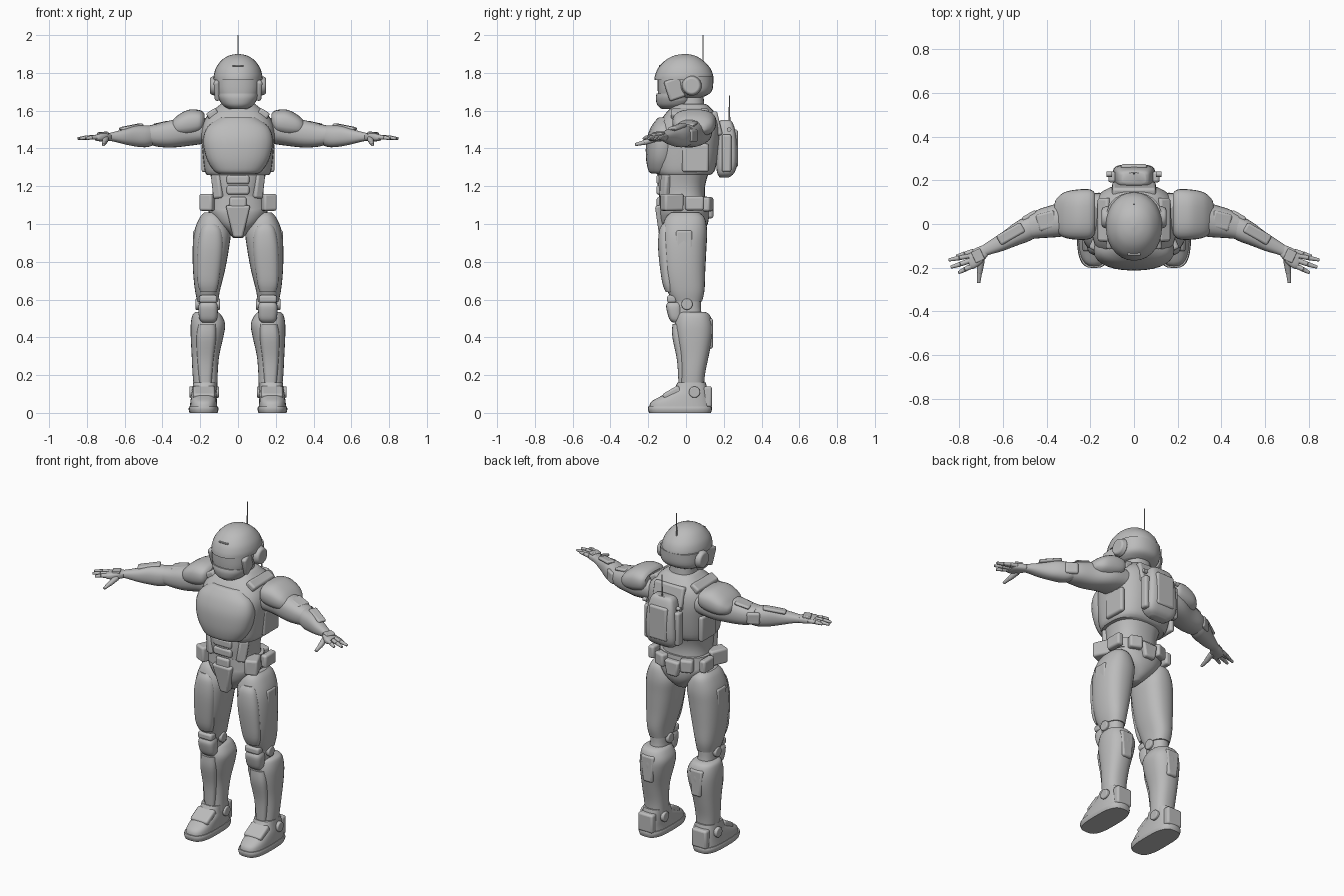
import bpy, bmesh, math
from mathutils import Vector, Matrix

GREY = bpy.data.materials.new("armour grey")
GREY.diffuse_color = (0.5, 0.5, 0.5, 1)


def finish(name, bm, mirror=False, bevel=0, angle=40):
    bmesh.ops.recalc_face_normals(bm, faces=bm.faces)
    me = bpy.data.meshes.new(name)
    bm.to_mesh(me)
    bm.free()
    me.materials.append(GREY)
    ob = bpy.data.objects.new(name, me)
    bpy.context.collection.objects.link(ob)
    if bevel:
        m = ob.modifiers.new("bevel", 'BEVEL')
        m.width, m.segments = bevel, 3
    if mirror:
        ob.modifiers.new("mirror", 'MIRROR').use_clip = False
    bpy.ops.object.select_all(action='DESELECT')
    ob.select_set(True)
    bpy.context.view_layer.objects.active = ob
    bpy.ops.object.shade_smooth_by_angle(angle=math.radians(angle))
    return ob


def loft(name, rows, axis='z', mirror=False, p=2.4, n=28, steps=4):
    """Rows are (station, a0, a1, b0, b1): the extents of a rounded section,
    x and y extents along z, or y and z extents along x."""
    def spline(a, b, c, d, t):
        return 0.5 * (2*b + (c-a)*t + (2*a-5*b+4*c-d)*t*t + (3*b-a-3*c+d)*t**3)
    path = []
    for i in range(len(rows) - 1):
        q = [rows[max(i-1, 0)], rows[i], rows[i+1], rows[min(i+2, len(rows)-1)]]
        for s in range(steps):
            path.append([spline(*v, s/steps) for v in zip(*q)])
    path.append(rows[-1])
    bm = bmesh.new()
    rings = []
    for s, a0, a1, b0, b1 in path:
        ring = []
        for k in range(n):
            t = 2 * math.pi * k / n
            c, d = math.cos(t), math.sin(t)
            a = (a0+a1)/2 + (a1-a0)/2 * math.copysign(abs(c)**(2/p), c)
            b = (b0+b1)/2 + (b1-b0)/2 * math.copysign(abs(d)**(2/p), d)
            ring.append(bm.verts.new((a, b, s) if axis == 'z' else (s, a, b)))
        rings.append(ring)
    for r, q in zip(rings, rings[1:]):
        for k in range(n):
            bm.faces.new((r[k], r[(k+1) % n], q[(k+1) % n], q[k]))
    bm.faces.new(rings[0])
    bm.faces.new(rings[-1])
    return finish(name, bm, mirror)


def box(name, centre, size, mirror=False, bevel=0.012, rot=(0, 0, 0), taper=1):
    bm = bmesh.new()
    bmesh.ops.create_cube(bm, size=1)
    for v in bm.verts:
        if v.co.z < 0:
            v.co.x *= taper
        v.co = Vector([a*b for a, b in zip(v.co, size)])
    for ang, ax in zip(rot, 'XYZ'):
        bm.transform(Matrix.Rotation(math.radians(ang), 4, ax))
    bm.transform(Matrix.Translation(centre))
    return finish(name, bm, mirror, bevel)


def rod(name, a, b, r1, r2, mirror=False, bevel=0, n=14):
    a, b = Vector(a), Vector(b)
    bm = bmesh.new()
    bmesh.ops.create_cone(bm, cap_ends=True, segments=n, radius1=r1, radius2=r2, depth=(b-a).length)
    bm.transform(Matrix.Translation((a+b)/2) @ (b-a).to_track_quat('Z', 'Y').to_matrix().to_4x4())
    return finish(name, bm, mirror, bevel)


def ball(name, centre, size, mirror=False, rot=(0, 0, 0)):
    bm = bmesh.new()
    bmesh.ops.create_uvsphere(bm, u_segments=24, v_segments=14, radius=1)
    bm.transform(Matrix.Diagonal((*size, 1)))
    for ang, ax in zip(rot, 'XYZ'):
        bm.transform(Matrix.Rotation(math.radians(ang), 4, ax))
    bm.transform(Matrix.Translation(centre))
    return finish(name, bm, mirror)


# Helmet
loft("helmet_dome", [(1.762, -.128, .128, -.168, .145), (1.79, -.128, .128, -.163, .143),
     (1.83, -.115, .115, -.145, .125), (1.87, -.084, .084, -.105, .085),
     (1.892, -.046, .046, -.06, .045), (1.9, -.006, .006, -.015, .003)], p=2.1)
loft("helmet_back", [(1.67, -.09, .09, -.04, .085), (1.69, -.115, .115, -.07, .125),
     (1.72, -.125, .125, -.085, .142), (1.78, -.127, .127, -.09, .145)], p=2.2)
loft("visor", [(1.655, -.098, .098, -.145, .03), (1.71, -.112, .112, -.15, .03),
     (1.775, -.115, .115, -.15, .03)], p=2.2)
loft("jaw_guard", [(1.61, -.05, .05, -.13, -.01), (1.63, -.082, .082, -.152, .02),
     (1.665, -.103, .103, -.16, .03), (1.69, -.108, .108, -.156, .03)], p=2.2)
box("cheek_guard", (.105, -.06, 1.715), (.03, .09, .11), True, rot=(18, 0, 12))
box("brow_vent", (0, -.134, 1.838), (.06, .02, .006), bevel=.002)
rod("ear_disc", (.115, .03, 1.732), (.148, .03, 1.732), .055, .044, True, .008, 24)
rod("helmet_antenna", (0, .09, 1.8), (0, .09, 2), .004, .003)

# Neck and torso
loft("neck", [(1.53, -.095, .095, -.08, .12), (1.6, -.078, .078, -.06, .1), (1.72, -.07, .07, -.06, .09)])
loft("torso", [(1.26, -.165, .165, -.15, .13), (1.29, -.178, .178, -.165, .155),
     (1.4, -.19, .19, -.175, .175), (1.5, -.195, .195, -.16, .18),
     (1.57, -.165, .165, -.12, .165), (1.62, -.11, .11, -.075, .125), (1.635, -.09, .09, -.055, .105)], p=2.8)
loft("chest_plate", [(1.268, -.105, .105, -.185, -.08), (1.285, -.13, .13, -.2, -.06),
     (1.35, -.168, .168, -.212, -.04), (1.44, -.185, .185, -.21, -.03),
     (1.51, -.165, .165, -.187, -.04), (1.555, -.11, .11, -.155, -.04), (1.565, -.09, .09, -.14, -.04)], p=2.3)
loft("collar", [(1.56, -.12, .12, -.115, .13), (1.585, -.115, .115, -.105, .13), (1.615, -.1, .1, -.08, .12)])
box("shoulder_strap", (.135, .02, 1.583), (.06, .2, .04), True, rot=(0, 32, 0))
box("side_plate", (.178, .05, 1.35), (.03, .14, .15), True)
box("back_plate", (0, .155, 1.53), (.2, .05, .13), rot=(14, 0, 0))
loft("abdomen", [(1.09, -.145, .145, -.135, .11), (1.16, -.135, .135, -.145, .1),
     (1.22, -.138, .138, -.152, .105), (1.3, -.155, .155, -.15, .13)])
for i, z in enumerate((1.18, 1.235)):
    box(f"abdomen_plate_{i}", (0, -.143, z), (.12, .028, .048))
box("flank_plate", (.105, -.105, 1.2), (.055, .05, .13), True, rot=(0, 8, 38))

# Backpack
loft("backpack", [(1.245, -.055, .055, .18, .225), (1.27, -.088, .088, .165, .255),
     (1.33, -.098, .098, .16, .272), (1.46, -.09, .09, .165, .268),
     (1.53, -.074, .074, .17, .25), (1.55, -.055, .055, .185, .235)], p=4)
box("backpack_panel", (0, .262, 1.4), (.12, .026, .2), bevel=.012)
box("backpack_side_pod", (.1, .215, 1.375), (.035, .05, .2), True)
rod("backpack_knob", (.1, .228, 1.5), (.125, .228, 1.5), .012, .012, True)
rod("backpack_antenna", (0, .23, 1.5), (0, .23, 1.68), .005, .003)

# Belt and hips
loft("belt", [(1.08, -.165, .165, -.142, .118), (1.145, -.155, .155, -.142, .112)], steps=1)
box("belt_buckle", (0, -.14, 1.11), (.09, .03, .065))
box("hip_pouch", (.152, -.075, 1.115), (.075, .11, .09), True, rot=(0, 0, 24))
box("side_pouch", (.172, .045, 1.11), (.04, .1, .075), True)
box("rear_pouch", (.085, .112, 1.105), (.075, .05, .075), True, rot=(0, 0, -20))
box("rear_pack", (0, .12, 1.075), (.1, .05, .09), taper=.7)
loft("pelvis", [(.925, -.025, .025, -.07, .045), (.95, -.05, .05, -.1, .085),
     (1.0, -.115, .115, -.13, .115), (1.06, -.155, .155, -.14, .122), (1.1, -.155, .155, -.135, .11)])
box("codpiece", (0, -.128, 1.015), (.13, .05, .17), rot=(8, 0, 0), taper=.4)

# Legs
loft("thigh", [(.59, .105, .215, -.07, .085), (.65, .095, .228, -.1, .098),
     (.75, .07, .238, -.125, .102), (.87, .048, .24, -.135, .108),
     (.96, .04, .232, -.13, .112), (1.03, .07, .205, -.11, .1), (1.06, .1, .18, -.08, .07)], mirror=True)
box("thigh_side_plate", (.226, -.01, .86), (.026, .085, .21), True, taper=.75)
loft("thigh_front_plate", [(.64, .115, .2, -.108, -.06), (.7, .1, .215, -.128, -.06),
     (.86, .08, .215, -.147, -.06), (.96, .085, .2, -.143, -.06), (1.0, .11, .18, -.125, -.06)], mirror=True)
loft("knee_joint", [(.46, .1, .215, -.045, .1), (.54, .11, .21, -.06, .08), (.62, .11, .21, -.07, .08)], mirror=True)
loft("knee_pad", [(.478, .125, .19, -.07, -.02), (.5, .11, .205, -.09, -.02),
     (.56, .107, .21, -.105, -.02), (.585, .115, .2, -.098, -.02)], mirror=True, p=3)
box("upper_knee_pad", (.158, -.075, .603), (.095, .05, .04), True)
rod("knee_bolt", (.095, .005, .575), (.225, .005, .575), .03, .03, True, .006)
loft("shin", [(.12, .11, .232, -.03, .095), (.2, .108, .24, -.028, .1),
     (.3, .1, .245, -.035, .12), (.4, .078, .25, -.055, .14),
     (.47, .068, .25, -.06, .142), (.52, .09, .24, -.045, .125), (.535, .11, .22, -.03, .1)], mirror=True)
loft("shin_plate", [(.16, .14, .205, -.04, .02), (.28, .13, .215, -.048, .02),
     (.4, .115, .22, -.072, .02), (.47, .115, .21, -.072, .02)], mirror=True, p=3)
box("calf_plate", (.163, .125, .42), (.09, .035, .16), True, taper=.7)

# Boots
loft("boot_sole", [(0, .108, .256, -.195, .132), (.02, .103, .262, -.202, .138),
     (.035, .107, .258, -.2, .136)], mirror=True, p=3, steps=2)
loft("boot", [(.03, .11, .255, -.195, .132), (.06, .112, .252, -.183, .128),
     (.09, .113, .248, -.13, .122), (.12, .115, .243, -.07, .115), (.16, .115, .237, -.045, .105)], mirror=True, p=2.8)
box("instep_guard", (.18, -.075, .105), (.115, .1, .04), True, rot=(30, 0, 0))
box("heel_guard", (.18, .115, .085), (.1, .045, .11), True)
rod("ankle_bolt", (.1, .045, .11), (.258, .045, .11), .03, .03, True, .006)

# Arms
loft("upper_arm", [(.15, -.06, .14, 1.43, 1.56), (.25, -.05, .135, 1.415, 1.565),
     (.35, -.06, .095, 1.405, 1.55), (.43, -.065, .07, 1.41, 1.53), (.48, -.07, .045, 1.425, 1.52)], 'x', True)
loft("shoulder_pad", [(.178, -.04, .14, 1.51, 1.585), (.2, -.068, .158, 1.48, 1.602),
     (.26, -.072, .158, 1.463, 1.605), (.32, -.062, .145, 1.465, 1.575),
     (.355, -.035, .115, 1.48, 1.54), (.365, -.01, .09, 1.49, 1.525)], 'x', True, p=2.6)
box("arm_plate", (.4, .015, 1.528), (.09, .08, .022), True, rot=(0, 12, -15))
loft("forearm", [(.43, -.05, .055, 1.425, 1.515), (.48, -.078, .04, 1.407, 1.522),
     (.54, -.1, .01, 1.41, 1.52), (.6, -.123, -.035, 1.422, 1.503),
     (.66, -.14, -.075, 1.437, 1.487), (.69, -.152, -.095, 1.44, 1.48)], 'x', True)
box("forearm_plate", (.565, -.045, 1.513), (.13, .05, .02), True, rot=(0, 10, -30))
box("elbow_pad", (.475, .03, 1.468), (.075, .04, .07), True, rot=(0, 0, -30))

# Hands
loft("palm", [(.67, -.145, -.092, 1.443, 1.478), (.7, -.182, -.1, 1.438, 1.482),
     (.735, -.205, -.115, 1.438, 1.478), (.757, -.2, -.13, 1.443, 1.472)], 'x', True, p=2.8)
box("hand_plate", (.715, -.145, 1.479), (.045, .055, .016), True, .005, (0, 5, -25))
fingers = [((.735, -.125), (.775, -.137), (.815, -.148)), ((.745, -.143), (.8, -.155), (.85, -.165)),
           ((.745, -.165), (.795, -.184), (.84, -.198)), ((.735, -.188), (.775, -.208), (.805, -.224))]
for i, (a, b, c) in enumerate(fingers):
    rod(f"finger_base_{i}", (*a, 1.46), (*b, 1.458), .0125, .011, True, .003)
    rod(f"finger_tip_{i}", (*b, 1.458), (*c, 1.452), .0115, .007, True, .003)
rod("thumb_base", (.7, -.165, 1.45), (.708, -.225, 1.43), .017, .013, True, .004)
rod("thumb_tip", (.708, -.22, 1.432), (.712, -.27, 1.42), .0125, .008, True, .003)
